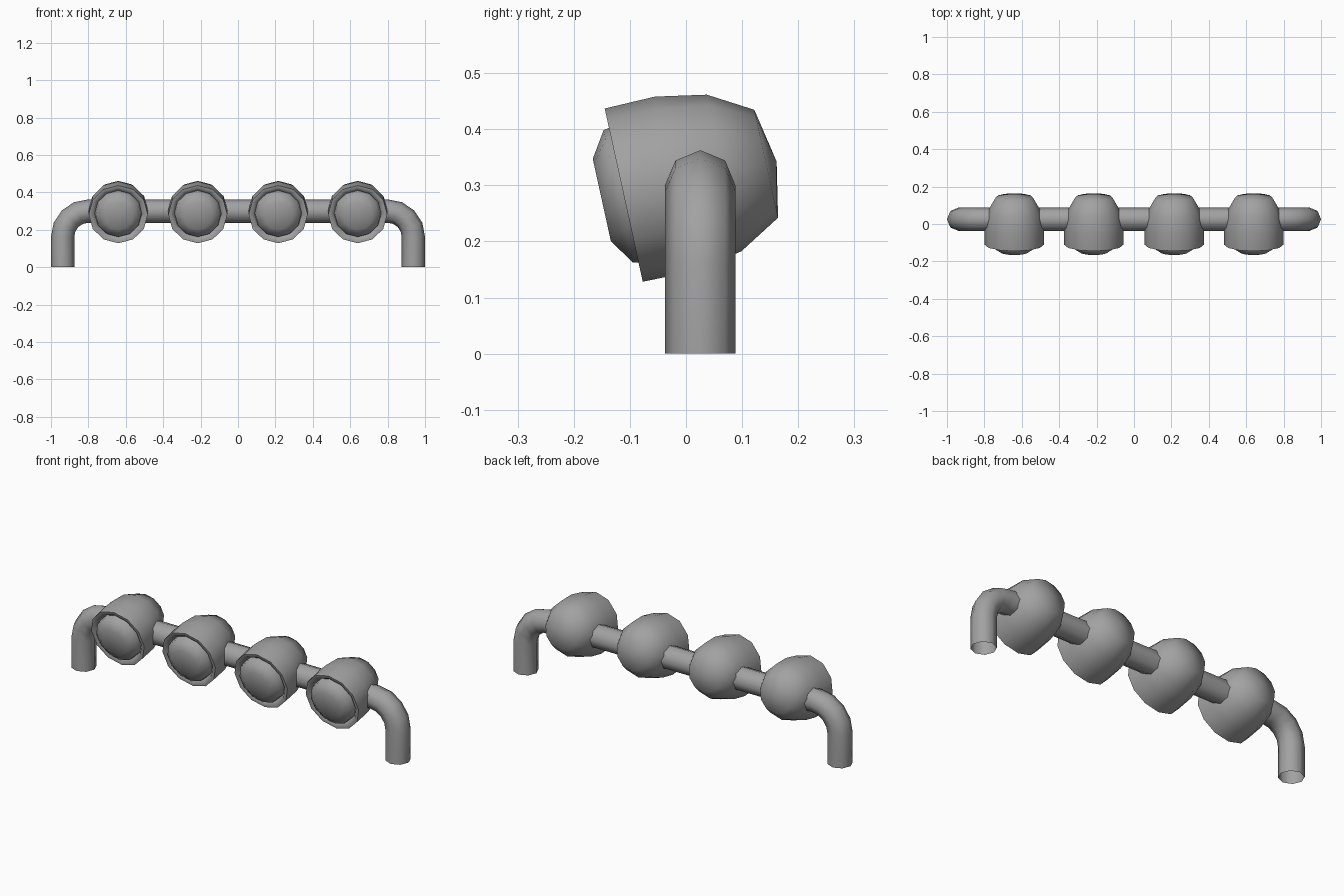
import bpy, bmesh
from math import sin, cos, pi, radians
from mathutils import Vector, Matrix

cube = bpy.data.objects.get("Cube")
if cube:
    bpy.data.objects.remove(cube, do_unlink=True)

grey = bpy.data.materials.new("plain grey")
grey.use_nodes = True
grey.diffuse_color = (0.36, 0.36, 0.36, 1)
grey.node_tree.nodes["Principled BSDF"].inputs["Base Color"].default_value = grey.diffuse_color


def add_object(name, rings, matrix, angle, flip=False):
    """Skin a list of vertex rings; a one-point ring closes to a tip."""
    bm = bmesh.new()
    loops = [[bm.verts.new(p) for p in ring] for ring in rings]
    for a, b in zip(loops, loops[1:]):
        n = max(len(a), len(b))
        for i in range(n):
            j = (i + 1) % n
            if len(b) == 1:
                face = (a[i], a[j], b[0])
            else:
                face = (a[i], a[j], b[j], b[i])
            bm.faces.new(face[::-1] if flip else face)
    mesh = bpy.data.meshes.new(name)
    bm.to_mesh(mesh)
    bm.free()
    mesh.materials.append(grey)
    obj = bpy.data.objects.new(name, mesh)
    obj.matrix_world = matrix
    bpy.context.collection.objects.link(obj)
    bpy.ops.object.select_all(action='DESELECT')
    obj.select_set(True)
    bpy.context.view_layer.objects.active = obj
    bpy.ops.object.shade_smooth_by_angle(angle=radians(angle))
    return obj


def turned(profile, sides=12):
    """Rings around the local y axis from (depth, radius) pairs."""
    rings = []
    for depth, r in profile:
        if r == 0:
            rings.append([Vector((0, depth, 0))])
        else:
            rings.append([Vector((r * sin(2 * pi * i / sides), depth, r * cos(2 * pi * i / sides)))
                          for i in range(sides)])
    return rings


# Bent support bar: open tube with two rounded corners
TUBE, LEG_X, BAR_Z, BEND, BAR_Y = 0.0625, 0.9375, 0.30, 0.137, 0.0255
left_half = [(LEG_X, 0, 0)]
for k in range(5):
    a = k * pi / 8
    left_half.append((LEG_X - BEND + BEND * cos(a), BAR_Z - BEND + BEND * sin(a), a))
path = left_half + [(-x, z, pi - a) for x, z, a in reversed(left_half)]
tube_rings = []
for x, z, a in path:
    outward = Vector((cos(a), 0, sin(a)))
    side = Vector((0, 1, 0))
    tube_rings.append([Vector((x, 0, z)) + TUBE * (outward * cos(t) + side * sin(t))
                       for t in (i * pi / 4 for i in range(8))])
add_object("support_bar", tube_rings, Matrix.Translation((0, BAR_Y, 0)), 60, flip=True)

# Spotlights: rounded housing with a rim, and a domed lens, tilted slightly down
housing = [(0.02, 0.126), (0, 0.142), (0, 0.158), (0.092, 0.1595),
           (0.183, 0.143), (0.26, 0.0985), (0.279, 0)]
lens = [(0.02, 0.126), (-0.01, 0.121), (-0.04, 0.075), (-0.04, 0)]
for number, x in enumerate((-0.64, -0.215, 0.215, 0.64), 1):
    place = Matrix.Translation((x, -0.111, 0.2825)) @ Matrix.Rotation(radians(12.4), 4, 'X')
    add_object(f"lamp_housing_{number}", turned(housing), place, 55, flip=True)
    add_object(f"lamp_lens_{number}", turned(lens), place, 55)
